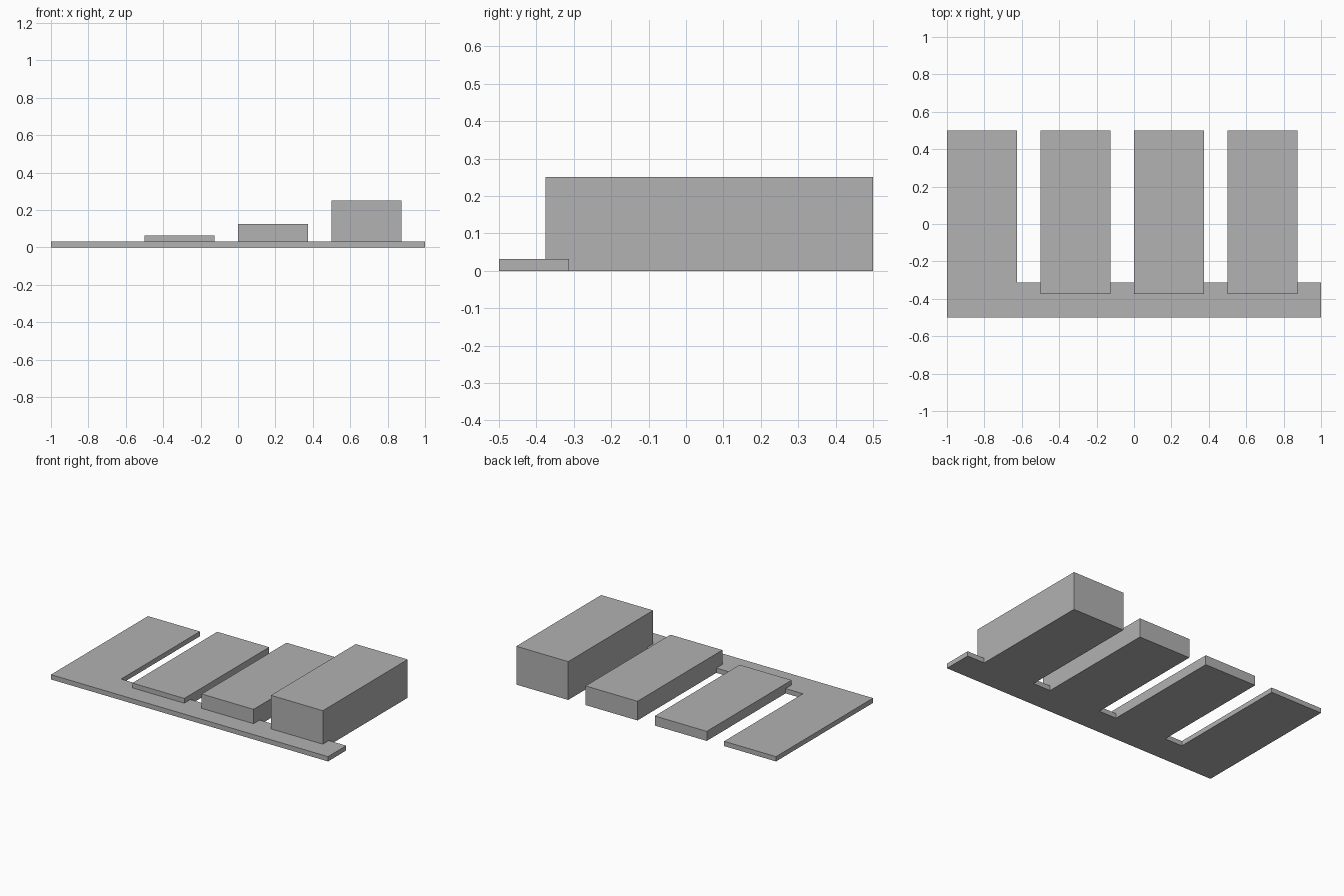
import bpy
import bmesh

cube = bpy.data.objects.get("Cube")
if cube:
    bpy.data.objects.remove(cube, do_unlink=True)

# Single matte grey
grey = bpy.data.materials.new("mid_grey")
grey.use_nodes = True
colour = (0.445, 0.445, 0.445, 1)
grey.diffuse_color = colour
grey.node_tree.nodes["Principled BSDF"].inputs["Base Color"].default_value = colour

PLATE = 0.03125      # plate thickness
WIDTH = 0.375        # width of each bar
PITCH = 0.5          # spacing between bars
BACK = 0.5           # rear edge of all bars


def slab(name, outline, height):
    """Extrude a flat outline from the ground up to a height."""
    bm = bmesh.new()
    base = bm.faces.new([bm.verts.new((x, y, 0)) for x, y in outline])
    top = bmesh.ops.extrude_face_region(bm, geom=[base], use_keep_orig=True)["geom"]
    for v in top:
        if isinstance(v, bmesh.types.BMVert):
            v.co.z = height
    bmesh.ops.recalc_face_normals(bm, faces=bm.faces)
    mesh = bpy.data.meshes.new(name)
    bm.to_mesh(mesh)
    bm.free()
    mesh.materials.append(grey)
    obj = bpy.data.objects.new(name, mesh)
    bpy.context.collection.objects.link(obj)
    return obj


# L-shaped plate: front strip joined with the thinnest bar
slab("base_plate", [(-1, -0.5), (1, -0.5), (1, -0.3125),
                    (WIDTH - 1, -0.3125), (WIDTH - 1, BACK), (-1, BACK)], PLATE)

# Three bars, each twice as tall as the one before
for i, name in enumerate(("low_bar", "middle_bar", "tall_bar"), start=1):
    left = -1 + PITCH * i
    right = left + WIDTH
    slab(name, [(left, -0.375), (right, -0.375), (right, BACK), (left, BACK)],
         PLATE * 2 ** i)
